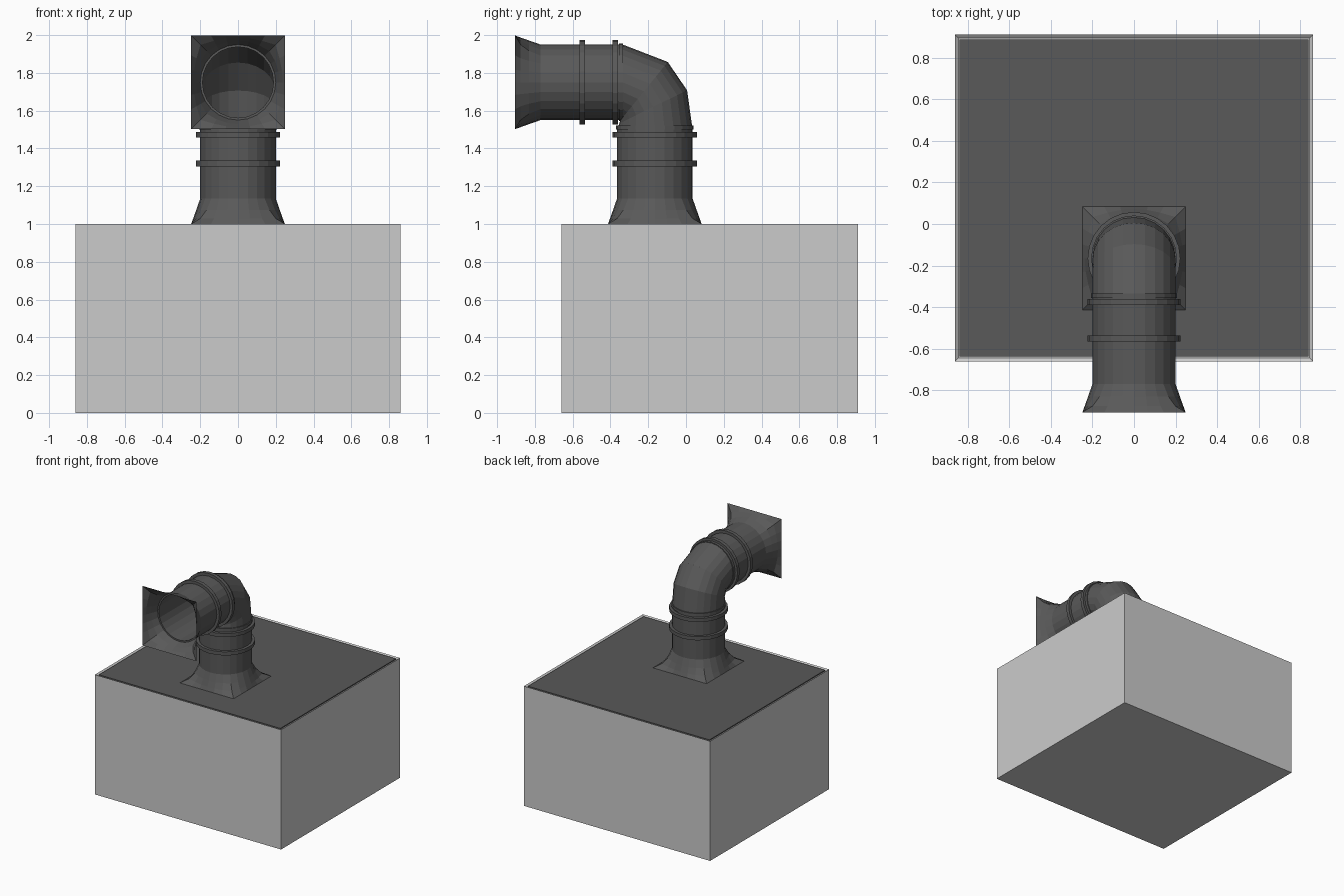
import bpy, bmesh, math
from mathutils import Vector

if "Cube" in bpy.data.objects:
    bpy.data.objects.remove(bpy.data.objects["Cube"])

N = 24
R = 0.2
CY, CZ = -0.165, 1.75      # axis of the upright duct (y) and of the level duct (z)

dark = bpy.data.materials.new("dark_metal")
dark.diffuse_color = (0.1, 0.1, 0.1, 1)
dark.use_nodes = True
dark.node_tree.nodes["Principled BSDF"].inputs["Base Color"].default_value = dark.diffuse_color


def finish(name, bm, mat=None):
    bmesh.ops.recalc_face_normals(bm, faces=bm.faces)
    me = bpy.data.meshes.new(name)
    bm.to_mesh(me)
    bm.free()
    ob = bpy.data.objects.new(name, me)
    bpy.context.collection.objects.link(ob)
    if mat:
        me.materials.append(mat)
    return ob


def box(name, lo, hi, mat=None):
    bm = bmesh.new()
    bmesh.ops.create_cube(bm, size=1)
    for v in bm.verts:
        v.co = Vector([l + (c + 0.5) * (h - l) for c, l, h in zip(v.co, lo, hi)])
    return finish(name, bm, mat)


def up(h):                 # frame on the upright duct
    return Vector((0, CY, h)), Vector((0, 1, 0))


def level(y):              # frame on the level duct
    return Vector((0, y, CZ)), Vector((0, 0, 1))


def ring(frame, r=R, square=0.0):
    """Circle of radius r, blended towards a square of the same half width."""
    c, side = frame
    pts = []
    for i in range(N):
        a = 2 * math.pi * i / N
        x, y = math.cos(a), math.sin(a)
        k = r * (1 + square * (1 / max(abs(x), abs(y)) - 1))
        pts.append(c + Vector((1, 0, 0)) * x * k + side * y * k)
    return pts


def loft(name, rings, thick=0.0, loop=False):
    bm = bmesh.new()
    rows = [[bm.verts.new(p) for p in r] for r in rings]
    pairs = list(zip(rows, rows[1:]))
    if loop:
        pairs.append((rows[-1], rows[0]))
    for a, b in pairs:
        for i in range(N):
            j = (i + 1) % N
            bm.faces.new((a[i], a[j], b[j], b[i]))
    ob = finish(name, bm, dark)
    if thick:
        m = ob.modifiers.new("wall", 'SOLIDIFY')
        m.thickness = thick
        m.offset = -1
    return ob


def band(name, frame, at, width, r):
    a, b = frame(at - width / 2), frame(at + width / 2)
    loft(name, [ring(a, r), ring(b, r), ring(b, R - 0.005), ring(a, R - 0.005)], loop=True)


# Cabinet with a thin rim around its dark lid
cabinet = box("cabinet", (-0.86, -0.66, 0), (0.86, 0.91, 1))
bm = bmesh.new()
bm.from_mesh(cabinet.data)
bm.faces.ensure_lookup_table()
top = max(bm.faces, key=lambda f: f.calc_center_median().z)
bmesh.ops.inset_region(bm, faces=[top], thickness=0.022)
for v in top.verts:
    v.co.z -= 0.012
bm.to_mesh(cabinet.data)
bm.free()
box("lid", (-0.838, -0.638, 0.985), (0.838, 0.888, 0.997), dark)

# Duct runs, each with a square-to-round flange and two clamp bands
for tag, frame, mouth, d, end, clamps in (
        ("upright", up, 1.0, 1, 1.51, (1.32, 1.473)),
        ("level", level, -0.905, 1, -0.345, (-0.55, -0.375))):
    neck = mouth + 0.135 * d
    loft(tag + "_flange", [ring(frame(mouth), 0.248, 1),
                           ring(frame(mouth + 0.03), 0.237, 0.45),
                           ring(frame(mouth + 0.075), 0.221, 0.15),
                           ring(frame(neck), R)])
    loft(tag + "_duct", [ring(frame(neck - 0.005)), ring(frame(end))], 0.012)
    for i, at in enumerate(clamps):
        band(f"{tag}_clamp_{i + 1}", frame, at, 0.03, 0.223)
    band(tag + "_collar", frame, end, 0.022, 0.206)

# Segmented elbow, described by inner and outer (y, z) points of each section
sections = [((-0.365, 1.50), (0.035, 1.50)), ((-0.358, 1.53), (0.010, 1.71)),
            ((-0.350, 1.545), (-0.095, 1.86)), ((-0.335, 1.55), (-0.335, 1.95))]
rings = []
for inner, outer in sections:
    p, q = Vector((0, *inner)), Vector((0, *outer))
    rings.append(ring(((p + q) / 2, (q - p).normalized())))
loft("elbow", rings, 0.004)
